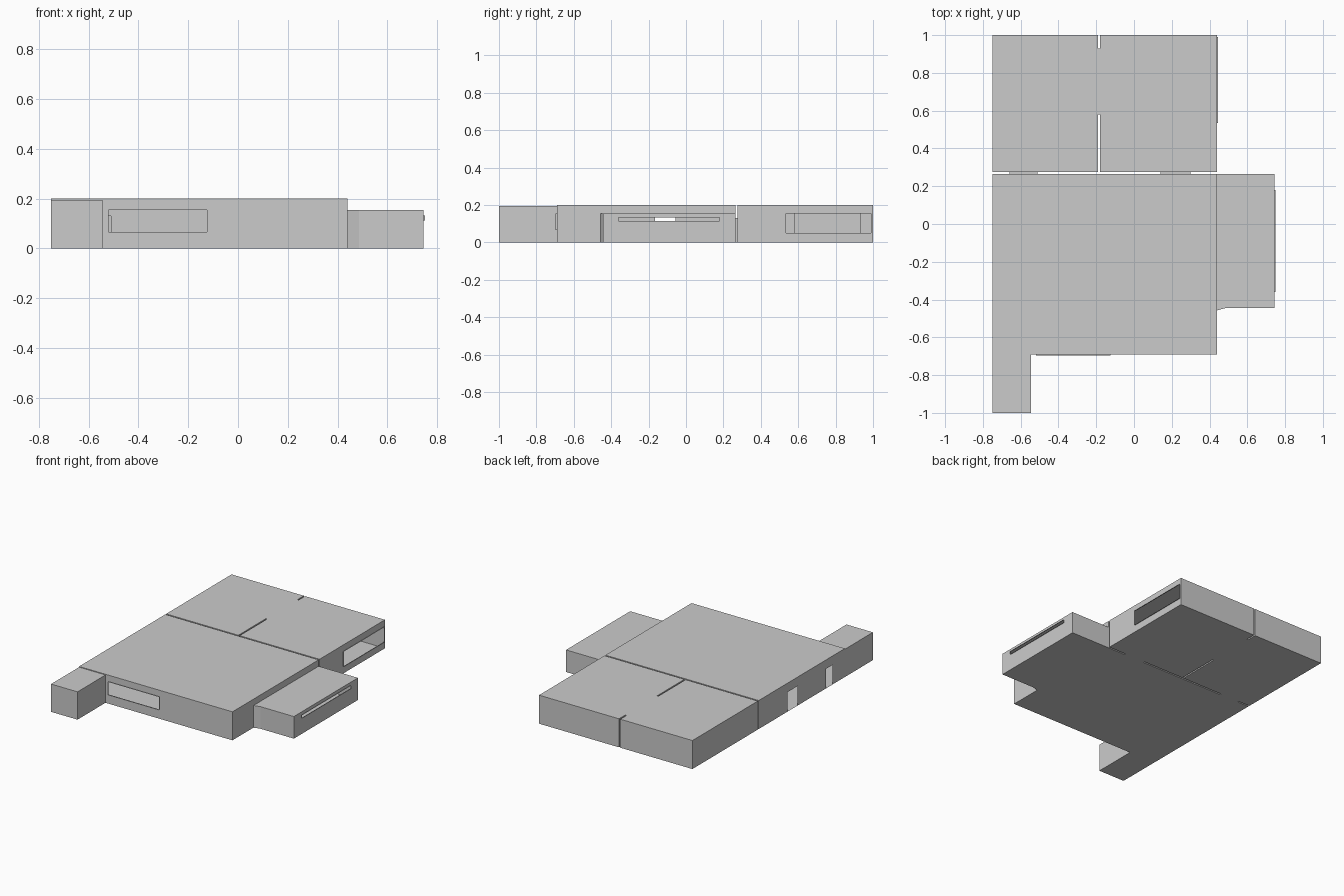
import bpy
import bmesh

if "Cube" in bpy.data.objects:
    bpy.data.objects.remove(bpy.data.objects["Cube"])


def make_object(name, quads):
    """Turn a list of four-corner faces into an object."""
    bm = bmesh.new()
    for quad in quads:
        bm.faces.new([bm.verts.new(p) for p in quad])
    bmesh.ops.remove_doubles(bm, verts=bm.verts, dist=1e-5)
    mesh = bpy.data.meshes.new(name)
    bm.to_mesh(mesh)
    bm.free()
    obj = bpy.data.objects.new(name, mesh)
    bpy.context.collection.objects.link(obj)
    return obj


def wall(axis, pos, a, b, h, holes, flip):
    """Vertical sheet along an axis, with rectangular holes (a, b, z0, z1)."""
    us = sorted({a, b, *[v for k in holes for v in k[:2]]})
    zs = sorted({0, h, *[v for k in holes for v in k[2:]]})
    quads = []
    for u0, u1 in zip(us, us[1:]):
        for z0, z1 in zip(zs, zs[1:]):
            u, z = (u0 + u1) / 2, (z0 + z1) / 2
            if any(k[0] < u < k[1] and k[2] < z < k[3] for k in holes):
                continue
            ring = [(u0, z0), (u1, z0), (u1, z1), (u0, z1)]
            if flip:
                ring.reverse()
            quads.append([(p, pos, q) if axis == 'x' else (pos, p, q) for p, q in ring])
    return quads


def room(name, x0, x1, y0, y1, h, front=(), back=(), left=(), right=()):
    """Hollow room of single sheets: four walls, floor and ceiling."""
    quads = wall('x', y0, x0, x1, h, front, False)
    quads += wall('x', y1, x0, x1, h, back, True)
    quads += wall('y', x0, y0, y1, h, left, True)
    quads += wall('y', x1, y0, y1, h, right, False)
    base = [(x0, y0), (x1, y0), (x1, y1), (x0, y1)]
    quads.append([(x, y, h) for x, y in base])
    quads.append([(x, y, 0) for x, y in reversed(base)])
    make_object(name, quads)


def reveal(name, axis, start, end, hole, end_hole=None):
    """Open tunnel through a wall, from one rectangle to another."""
    def ring(pos, k):
        a, b, z0, z1 = k
        pts = [(a, z0), (b, z0), (b, z1), (a, z1)]
        return [(p, pos, q) if axis == 'y' else (pos, p, q) for p, q in pts]
    r, s = ring(start, hole), ring(end, end_hole or hole)
    quads = [[r[i], s[i], s[i - 3], r[i - 3]] for i in range(4)]
    if (axis == 'x') == (end > start):
        quads = [q[::-1] for q in quads]
    make_object(name, quads)


# Openings: span along the wall, then bottom and top
door_left = (-0.66, -0.51, 0, 0.13)
door_right = (0.14, 0.30, 0, 0.13)
passage = (0.58, 0.93, 0, 0.2)
entry_doors = [(-0.165, -0.055, 0, 0.137), (-0.555, -0.478, 0, 0.137)]
hall_end = (-0.75, -0.545, 0, 0.195)
side_opening = (-0.457, 0.265, 0, 0.155)
side_inner = (-0.445, 0.265, 0, 0.155)
front_window = (-0.52, -0.125, 0.065, 0.155)
back_window = (0.535, 0.99, 0.05, 0.155)
side_window = (-0.36, 0.18, 0.113, 0.133)

# Rooms
room("main_room", -0.75, 0.44, -0.69, 0.265, 0.2, front=[hall_end, front_window],
     back=[door_left, door_right], left=entry_doors, right=[side_opening])
room("back_left_room", -0.75, -0.19, 0.275, 1.0, 0.2, front=[door_left], right=[passage])
room("back_right_room", -0.18, 0.44, 0.275, 1.0, 0.2, front=[door_right],
     left=[passage], right=[back_window])
room("side_room", 0.485, 0.745, -0.445, 0.265, 0.155, left=[side_inner], right=[side_window])
room("front_hall", -0.75, -0.545, -1.0, -0.69, 0.195, back=[hall_end])

# Doorways and passages joining the rooms
reveal("left_doorway", 'y', 0.265, 0.275, door_left)
reveal("right_doorway", 'y', 0.265, 0.275, door_right)
reveal("back_passage", 'x', -0.19, -0.18, passage)
reveal("side_passage", 'x', 0.44, 0.485, side_opening, side_inner)

# Window reveals standing slightly proud of the outer faces
reveal("front_window", 'y', -0.69, -0.697, front_window)
reveal("back_window", 'x', 0.44, 0.446, back_window)
reveal("side_window", 'x', 0.745, 0.75, side_window)
